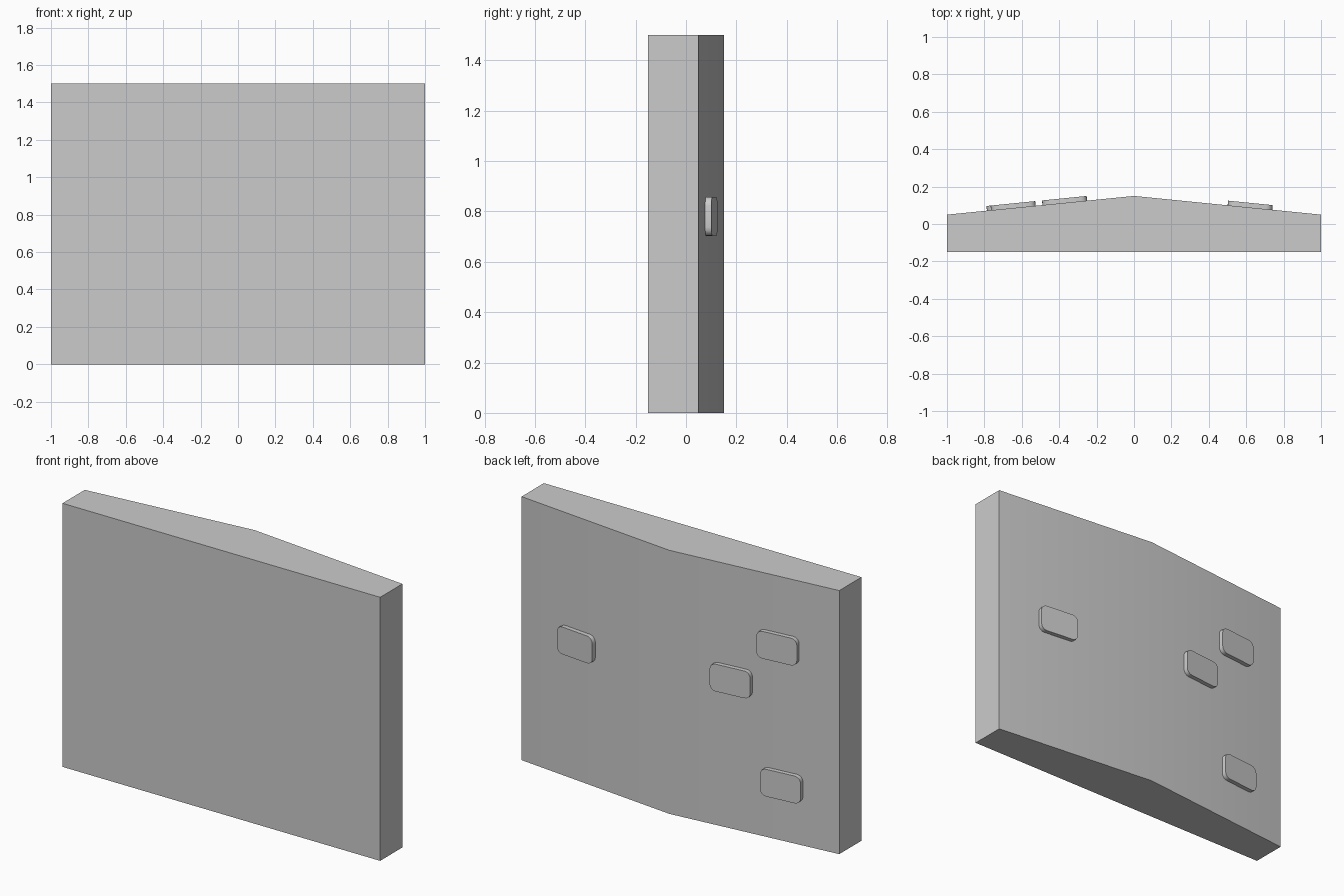
import bpy, math
from mathutils import Matrix

if "Cube" in bpy.data.objects:
    bpy.data.objects.remove(bpy.data.objects["Cube"])


def prism(name, outline, depth_axis_start, depth_axis_end, matrix=None):
    """Extrude a 2D outline along local z into a closed solid."""
    n = len(outline)
    verts = [(x, y, z) for z in (depth_axis_start, depth_axis_end) for x, y in outline]
    faces = [tuple(reversed(range(n))), tuple(range(n, 2 * n))]
    faces += [(i, (i + 1) % n, n + (i + 1) % n, n + i) for i in range(n)]
    mesh = bpy.data.meshes.new(name)
    mesh.from_pydata(verts, [], faces)
    obj = bpy.data.objects.new(name, mesh)
    bpy.context.collection.objects.link(obj)
    if matrix:
        obj.matrix_world = matrix
    bpy.ops.object.select_all(action='DESELECT')
    obj.select_set(True)
    bpy.context.view_layer.objects.active = obj
    bpy.ops.object.shade_smooth_by_angle(angle=math.radians(30))
    return obj


def rounded_rect(w, h, r, steps):
    pts = []
    for k, (sx, sy) in enumerate([(1, 1), (-1, 1), (-1, -1), (1, -1)]):
        for i in range(steps + 1):
            a = math.pi / 2 * (k + i / steps)
            pts.append((sx * (w / 2 - r) + r * math.cos(a),
                        sy * (h / 2 - r) + r * math.sin(a)))
    return pts


# Wall slab with a shallow ridge down the back
prism("wall_slab", [(-1, -.15), (1, -.15), (1, .05), (0, .15), (-1, .05)], 0, 1.5)

# Climbing holds lying flush on the sloped back faces
hold = rounded_rect(0.24, 0.155, 0.035, 4)
slope = math.atan(0.1)
for i, (x, z) in enumerate([(0.62, 0.78), (-0.37, 0.85), (-0.645, 1.10), (-0.667, 0.32)]):
    y = 0.15 - 0.1 * abs(x)
    turn = -math.copysign(slope, x)
    m = (Matrix.Translation((x, y, z)) @ Matrix.Rotation(turn, 4, 'Z')
         @ Matrix.Rotation(-math.pi / 2, 4, 'X'))
    prism(f"hold_{i + 1}", hold, -0.025, 0.025, m)
